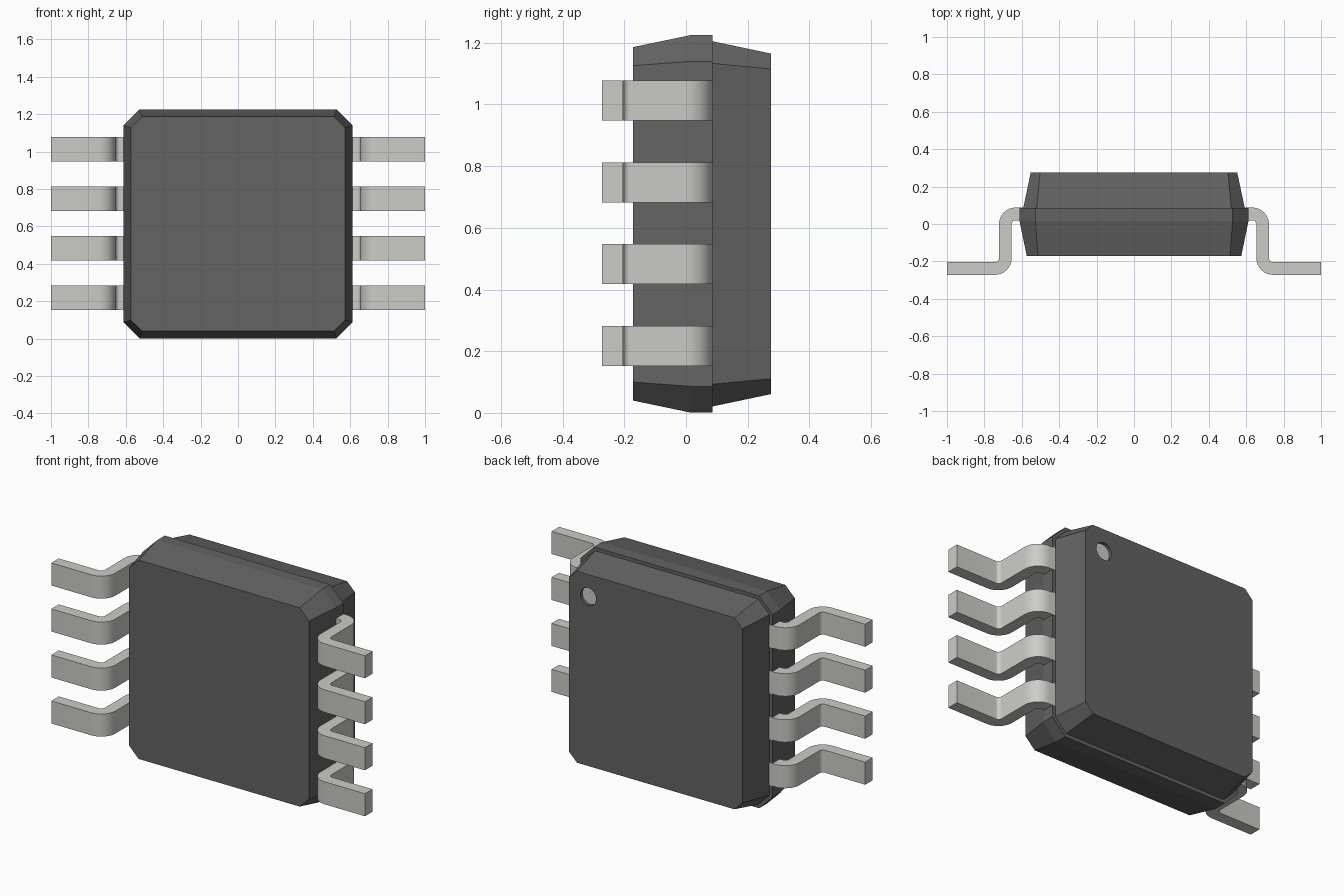
import bpy, bmesh, math

if "Cube" in bpy.data.objects:
    bpy.data.objects.remove(bpy.data.objects["Cube"])

ZC = 0.613  # mid height of the package


def material(name, rgb):
    m = bpy.data.materials.new(name)
    m.diffuse_color = (*rgb, 1)
    m.use_nodes = True
    m.node_tree.nodes["Principled BSDF"].inputs["Base Color"].default_value = m.diffuse_color
    return m


def add_object(name, bm, mat):
    bmesh.ops.recalc_face_normals(bm, faces=bm.faces)
    me = bpy.data.meshes.new(name)
    bm.to_mesh(me)
    bm.free()
    ob = bpy.data.objects.new(name, me)
    bpy.context.collection.objects.link(ob)
    if mat:
        me.materials.append(mat)
    return ob


def disc(name, radius, y0, y1, x, z, mat):
    bpy.ops.mesh.primitive_cylinder_add(vertices=32, radius=radius, depth=y1 - y0,
                                        location=(x, (y0 + y1) / 2, z),
                                        rotation=(math.pi / 2, 0, 0))
    ob = bpy.context.object
    ob.name = name
    ob.data.materials.append(mat)
    return ob


dark = material("dark_resin", (0.125, 0.125, 0.125))
metal = material("tinned_metal", (0.6, 0.6, 0.57))

# Body: chamfered square sections (y, half size, corner cut) lofted front to back
sections = [(-0.172, 0.573, 0.06), (0.015, 0.612, 0.085), (0.086, 0.612, 0.085),
            (0.086, 0.592, 0.072), (0.276, 0.552, 0.05)]
bm = bmesh.new()
rings = []
for y, h, c in sections:
    k = h - c
    pts = [(k, h), (h, k), (h, -k), (k, -h), (-k, -h), (-h, -k), (-h, k), (-k, h)]
    rings.append([bm.verts.new((px, y, ZC + pz)) for px, pz in pts])
for a, b in zip(rings, rings[1:]):
    for i in range(8):
        j = (i + 1) % 8
        bm.faces.new((a[i], a[j], b[j], b[i]))
bm.faces.new(rings[0])
bm.faces.new(rings[-1])
body = add_object("body", bm, dark)

# Pin-one dimple in the back face, with a light floor
cutter = disc("dimple_cutter", 0.05, 0.256, 0.33, 0.43, 1.037, dark)
cutter.hide_render = True
cutter.hide_viewport = True
cut = body.modifiers.new("dimple", 'BOOLEAN')
cut.object = cutter
cut.solver = 'EXACT'
disc("pin_one_mark", 0.05, 0.246, 0.258, 0.43, 1.037, metal)


# Leads: gull-wing strip profile in plan, extruded over the lead width
def arc(cx, cy, r, a0, a1, n=8):
    return [(cx + r * math.cos(math.radians(a0 + (a1 - a0) * i / n)),
             cy + r * math.sin(math.radians(a0 + (a1 - a0) * i / n))) for i in range(n + 1)]


R_IN, R_OUT = 0.022, 0.09
upper_c = (0.632, -0.002)
lower_c = (0.744, -0.182)
outer = [(0.55, 0.088)] + arc(*upper_c, R_OUT, 90, 0) + arc(*lower_c, R_IN, 180, 270) + [(1.0, -0.204)]
inner = [(0.55, 0.020)] + arc(*upper_c, R_IN, 90, 0) + arc(*lower_c, R_OUT, 180, 270) + [(1.0, -0.272)]


def lead(name, side, zc, width=0.13):
    bm = bmesh.new()
    rows = []
    for (ox, oy), (ix, iy) in zip(outer, inner):
        rows.append([bm.verts.new((side * px, py, zc + s * width / 2))
                     for px, py, s in ((ox, oy, -1), (ox, oy, 1), (ix, iy, 1), (ix, iy, -1))])
    for a, b in zip(rows, rows[1:]):
        for i in range(4):
            j = (i + 1) % 4
            bm.faces.new((a[i], a[j], b[j], b[i]))
    bm.faces.new(rows[0])
    bm.faces.new(rows[-1])
    ob = add_object(name, bm, metal)
    bpy.ops.object.select_all(action='DESELECT')
    ob.select_set(True)
    bpy.context.view_layer.objects.active = ob
    bpy.ops.object.shade_smooth_by_angle(angle=math.radians(30))


for side, label in ((-1, "left"), (1, "right")):
    for i in range(4):
        lead(f"{label}_lead_{i + 1}", side, ZC + 0.002 + (i - 1.5) * 0.265)
